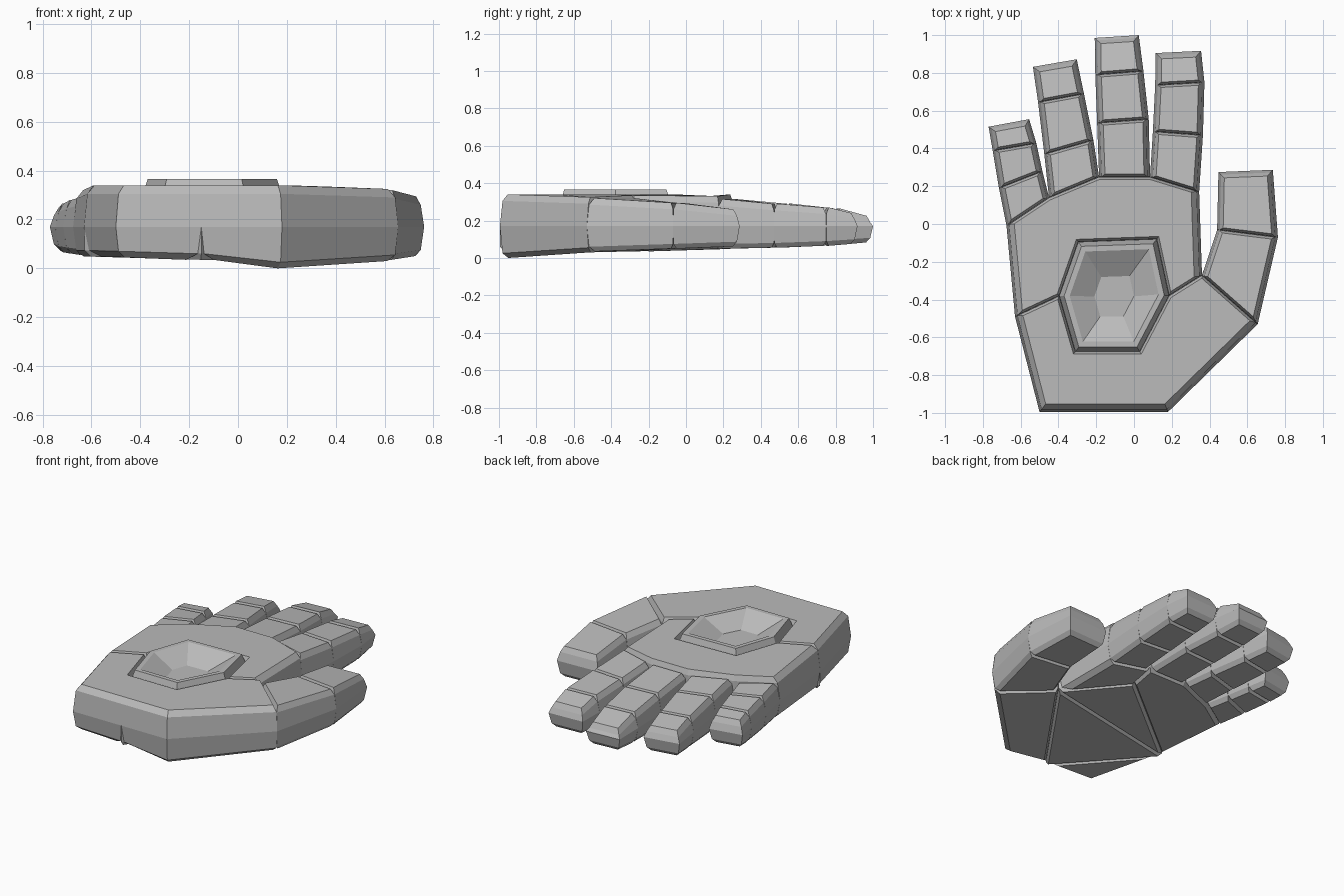
import bpy, bmesh
from collections import Counter
from mathutils import Vector

if "Cube" in bpy.data.objects:
    bpy.data.objects.remove(bpy.data.objects["Cube"])

grey = bpy.data.materials.new("stone grey")
grey.use_nodes = True
colour = (0.5, 0.5, 0.5, 1)
grey.diffuse_color = colour
grey.node_tree.nodes["Principled BSDF"].inputs["Base Color"].default_value = colour

MID = 0.17  # height of the widest outline


def finish(bm, name):
    bmesh.ops.remove_doubles(bm, verts=bm.verts, dist=0.0005)
    bmesh.ops.recalc_face_normals(bm, faces=bm.faces)
    mesh = bpy.data.meshes.new(name)
    bm.to_mesh(mesh)
    bm.free()
    mesh.materials.append(grey)
    ob = bpy.data.objects.new(name, mesh)
    bpy.context.collection.objects.link(ob)
    return ob


def inset(pts, dists):
    """Move each edge of a counter-clockwise outline inward by its own distance."""
    n = len(pts)
    normals = []
    for i in range(n):
        d = (Vector(pts[(i + 1) % n]) - Vector(pts[i])).normalized()
        normals.append(Vector((-d.y, d.x)))
    out = []
    for i in range(n):
        a, b, da, db = normals[i - 1], normals[i], dists[i - 1], dists[i]
        det = a.x * b.y - a.y * b.x
        if abs(det) < 0.15:
            v = (a + b).normalized() * max(da, db)
        else:
            v = Vector(((da * b.y - db * a.y) / det, (a.x * db - b.x * da) / det))
        out.append(Vector(pts[i]) + v)
    return out


def skin(bm, rings):
    """Bridge successive rings and cap the last one."""
    rows = [[bm.verts.new(co) for co in ring] for ring in rings]
    for r0, r1 in zip(rows, rows[1:]):
        for i in range(len(r0)):
            j = (i + 1) % len(r0)
            bm.faces.new((r0[i], r0[j], r1[j], r1[i]))
    bm.faces.new(rows[-1])


def edges(pts):
    return [frozenset((pts[i], pts[(i + 1) % len(pts)])) for i in range(len(pts))]


def half(bm, pts, zs, joints, bevel):
    """Half a block, from the mid outline to a bevelled face at heights zs."""
    area = sum(pts[i - 1][0] * p[1] - p[0] * pts[i - 1][1] for i, p in enumerate(pts))
    if area < 0:
        pts, zs = pts[::-1], zs[::-1]
    joint = [joints[e] > 1 for e in edges(pts)]
    shoulder = inset(pts, [0.001 if j else 0.014 for j in joint])
    face = inset(pts, [0.014 if j else bevel for j in joint])
    step = [0.035 if z > MID else -0.025 for z in zs]
    skin(bm, [[(x, y, MID) for x, y in pts],
              [(p.x, p.y, z - s) for p, z, s in zip(shoulder, zs, step)],
              [(p.x, p.y, z) for p, z in zip(face, zs)]])


# Shared corner points of the palm
CROTCH, THUMB_HEEL = (0.36, -0.27), (0.655, -0.53)
HEEL_L, HEEL_M, HEEL_R = (0.18, -0.995), (-0.15, -0.995), (-0.5, -0.995)
SIDE, PINKY_OUT = (-0.63, -0.49), (-0.675, -0.01)
K1, K2, K3, INDEX_OUT = (-0.45, 0.14), (-0.185, 0.25), (0.085, 0.25), (0.345, 0.17)
INNER = (0.05, 0.06)
HEX = [(-0.395, -0.38), (-0.31, -0.675), (0.03, -0.675),
       (0.185, -0.38), (0.12, -0.08), (-0.295, -0.095)]

TOP_Z = {PINKY_OUT: 0.32, K1: 0.33, INDEX_OUT: 0.33, THUMB_HEEL: 0.325, CROTCH: 0.335}
LOW_Z = {CROTCH: 0.035, THUMB_HEEL: 0.03, HEEL_L: 0.0, HEEL_M: 0.035, HEEL_R: 0.045}

# Upper plates of the palm, wrapping round the hexagonal socket
palm_top = {
    "palm_plate": [CROTCH, INDEX_OUT, K3, K2, K1, PINKY_OUT, SIDE,
                   HEX[0], HEX[5], HEX[4], HEX[3]],
    "heel_plate": [CROTCH, HEX[3], HEX[2], HEX[1], HEX[0], SIDE,
                   HEEL_R, HEEL_L, THUMB_HEEL],
}
# Triangular pads under the palm
palm_low = {
    "thumb_pad": [CROTCH, THUMB_HEEL, HEEL_L, HEEL_M],
    "centre_pad": [CROTCH, HEEL_M, SIDE],
    "heel_pad": [HEEL_M, HEEL_R, SIDE],
    "index_pad": [CROTCH, INDEX_OUT, K3, INNER],
    "cross_pad": [CROTCH, INNER, SIDE],
    "knuckle_pad": [INNER, K3, K2, K1, PINKY_OUT, SIDE],
}
# Fingers: a (left, right) pair of points at each joint, then top and bottom heights
fingers = {
    "index": ([(K3, INDEX_OUT), ((0.1, 0.49), (0.365, 0.47)),
               ((0.112, 0.735), (0.373, 0.75)), ((0.115, 0.905), (0.355, 0.917))],
              (0.315, 0.29, 0.27, 0.24), (0.05, 0.055, 0.065, 0.075)),
    "middle": ([(K2, K3), ((-0.195, 0.535), (0.078, 0.555)),
                ((-0.205, 0.79), (0.05, 0.81)), ((-0.208, 0.985), (0.025, 1.0))],
               (0.315, 0.29, 0.265, 0.225), (0.05, 0.06, 0.07, 0.083)),
    "ring": ([(K1, K2), ((-0.475, 0.37), (-0.215, 0.445)),
              ((-0.508, 0.645), (-0.265, 0.69)), ((-0.535, 0.832), (-0.303, 0.872))],
             (0.31, 0.29, 0.265, 0.24), (0.05, 0.055, 0.065, 0.075)),
    "little": ([(PINKY_OUT, K1), ((-0.715, 0.19), (-0.485, 0.28)),
                ((-0.748, 0.388), (-0.517, 0.428)), ((-0.77, 0.515), (-0.555, 0.555))],
               (0.29, 0.28, 0.265, 0.25), (0.055, 0.06, 0.065, 0.075)),
    "thumb": ([(CROTCH, THUMB_HEEL), ((0.44, -0.03), (0.762, -0.07)),
               ((0.447, 0.275), (0.735, 0.287))],
              (0.32, 0.295, 0.26), (0.035, 0.05, 0.062)),
}

# Split each finger into four-sided segments
segments = []
for name, (rows, tops, lows) in fingers.items():
    for i in range(len(rows) - 1):
        (a, b), (c, d) = rows[i], rows[i + 1]
        segments.append((f"{name}_segment_{i + 1}", [a, b, d, c],
                         [tops[i]] * 2 + [tops[i + 1]] * 2,
                         [lows[i]] * 2 + [lows[i + 1]] * 2))

# Edges used by two parts are joints and get a narrow groove
top_joints, low_joints = Counter(edges(HEX)), Counter()
for pts in palm_top.values():
    top_joints.update(edges(pts))
for pts in palm_low.values():
    low_joints.update(edges(pts))
for seg in segments:
    top_joints.update(edges(seg[1]))
    low_joints.update(edges(seg[1]))

for name, pts in palm_top.items():
    bm = bmesh.new()
    half(bm, pts, [TOP_Z.get(p, 0.34) for p in pts], top_joints, 0.042)
    finish(bm, name)
for name, pts in palm_low.items():
    bm = bmesh.new()
    half(bm, pts, [LOW_Z.get(p, 0.048) for p in pts], low_joints, 0.045)
    finish(bm, name)
for name, pts, tops, lows in segments:
    bm = bmesh.new()
    half(bm, pts, tops, top_joints, 0.032)
    half(bm, pts, lows, low_joints, 0.035)
    finish(bm, name)

# Raised hexagonal socket with a shallow bowl
bm = bmesh.new()
centre = Vector((-0.105, -0.385))
levels = [(0.0, 0.29), (0.024, 0.365), (0.052, 0.365)]
rings = [[(p.x, p.y, z) for p in inset(HEX, [d] * 6)] for d, z in levels]
rings.append([(*(centre + (Vector(p) - centre) * 0.36), 0.285) for p in HEX])
skin(bm, rings)
finish(bm, "palm_socket")
